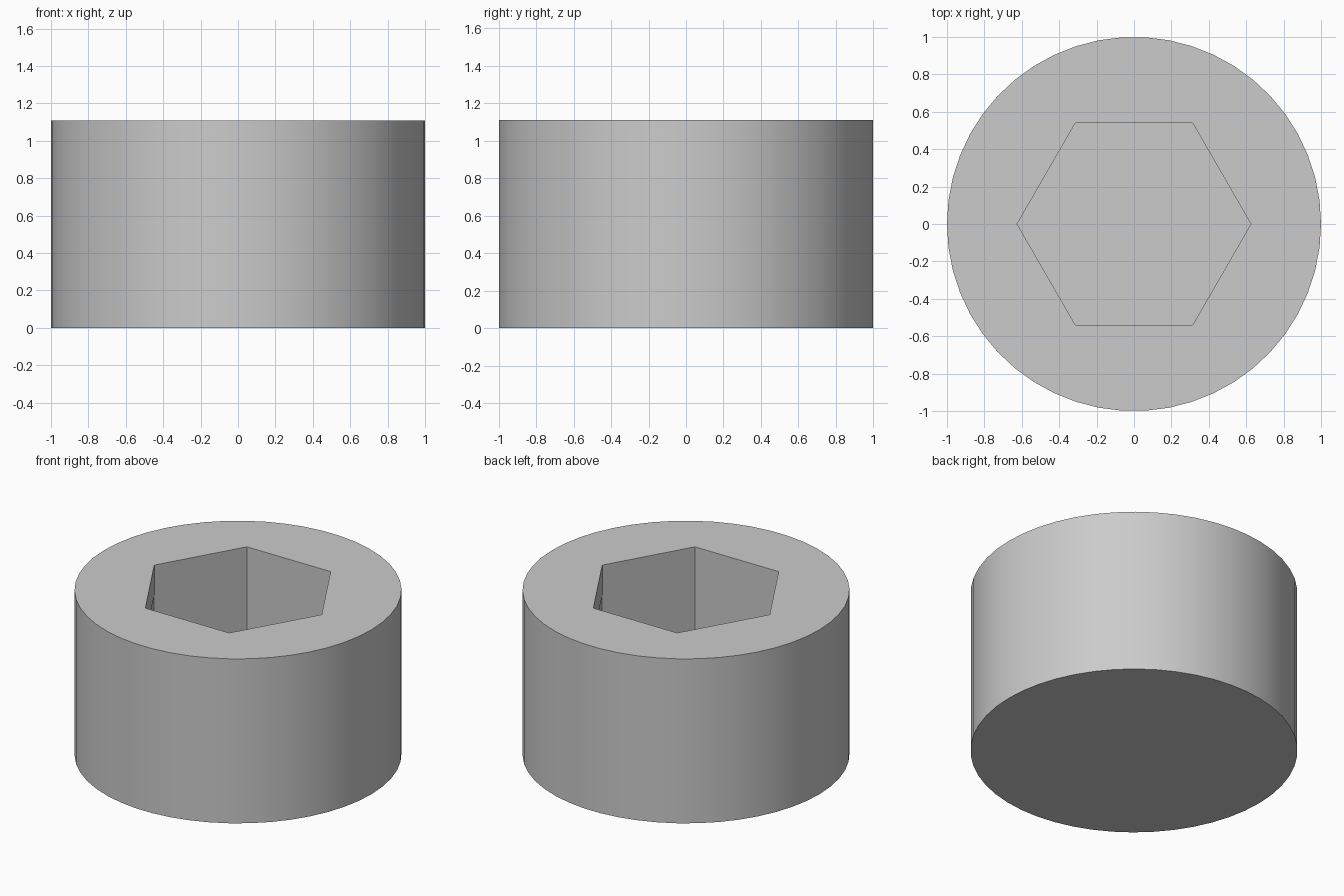
import bpy
import bmesh
from math import cos, sin, tau

cube = bpy.data.objects.get("Cube")
if cube:
    bpy.data.objects.remove(cube, do_unlink=True)

HEIGHT = 1.11      # overall height
LIP_Z = 0.91       # underside of the socket lip
FLOOR_Z = 0.2      # socket floor
HEX_R = 0.625      # socket corner radius
RELIEF = 0.004     # small relief below the lip

grey = bpy.data.materials.new("plain grey")
grey.use_nodes = True
colour = (0.6, 0.6, 0.6, 1)
grey.diffuse_color = colour
grey.node_tree.nodes["Principled BSDF"].inputs["Base Color"].default_value = colour

bm = bmesh.new()


def ring(sides, radius, z):
    return [bm.verts.new((radius * cos(tau * i / sides),
                          radius * sin(tau * i / sides), z))
            for i in range(sides)]


def bridge(a, b):
    n = len(a)
    for i in range(n):
        j = (i + 1) % n
        bm.faces.new((a[i], a[j], b[j], b[i]))


def loop_edges(loop):
    return [bm.edges.get((loop[i - 1], loop[i])) for i in range(len(loop))]


# Round outer wall and closed base
base = ring(50, 1, 0)
rim = ring(50, 1, HEIGHT)
bridge(base, rim)
bm.faces.new(base[::-1])

# Hexagonal socket: lip, relieved wall and floor
mouth = ring(6, HEX_R, HEIGHT)
lip = ring(6, HEX_R, LIP_Z)
relief = ring(6, HEX_R + RELIEF, LIP_Z)
floor = ring(6, HEX_R + RELIEF, FLOOR_Z)
for upper, lower in ((mouth, lip), (lip, relief), (relief, floor)):
    bridge(upper, lower)
bm.faces.new(floor)

# Flat top around the socket
bmesh.ops.triangle_fill(bm, use_beauty=True, normal=(0, 0, 1),
                        edges=loop_edges(rim) + loop_edges(mouth))
bmesh.ops.recalc_face_normals(bm, faces=bm.faces)

mesh = bpy.data.meshes.new("socket_body")
bm.to_mesh(mesh)
bm.free()
mesh.materials.append(grey)
body = bpy.data.objects.new("socket_body", mesh)
bpy.context.collection.objects.link(body)

bpy.ops.object.select_all(action='DESELECT')
body.select_set(True)
bpy.context.view_layer.objects.active = body
bpy.ops.object.shade_smooth_by_angle()
